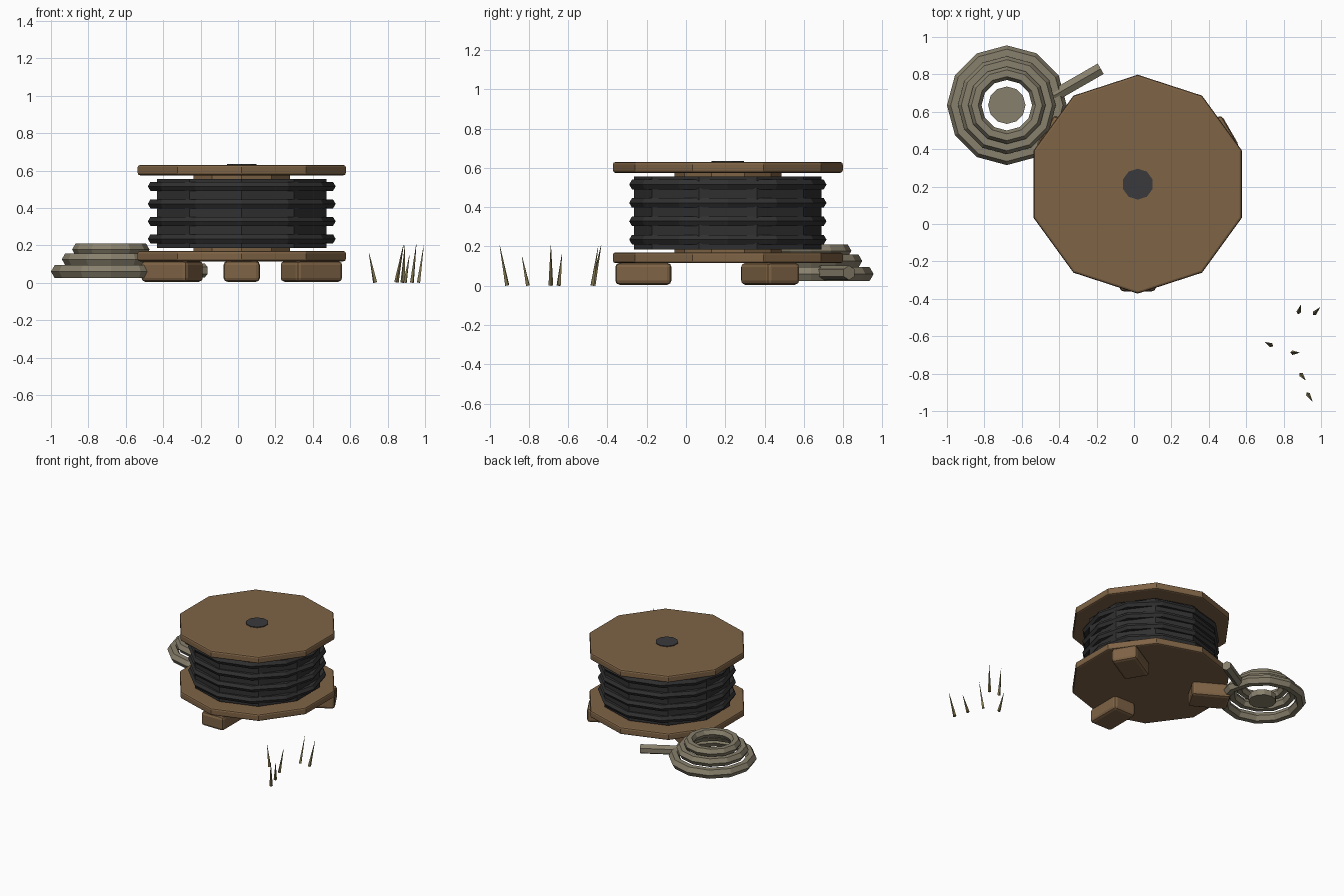
import bpy, bmesh
from math import cos, sin, pi, radians
from mathutils import Vector, Matrix

cube = bpy.data.objects.get("Cube")
if cube:
    bpy.data.objects.remove(cube, do_unlink=True)


def material(name, r, g, b):
    m = bpy.data.materials.new(name)
    m.use_nodes = True
    m.diffuse_color = (r, g, b, 1)
    bsdf = next(n for n in m.node_tree.nodes if n.type == 'BSDF_PRINCIPLED')
    bsdf.inputs["Base Color"].default_value = (r, g, b, 1)
    return m


WOOD = material("brown wood", 0.21, 0.125, 0.06)
CABLE = material("black rubber", 0.03, 0.03, 0.031)
METAL = material("dark metal", 0.042, 0.042, 0.045)
ROPE = material("tan rope", 0.245, 0.215, 0.15)
GRASS = material("dry grass", 0.22, 0.18, 0.08)


def finish(name, bm, mat, bevel=0):
    bmesh.ops.recalc_face_normals(bm, faces=bm.faces[:])
    mesh = bpy.data.meshes.new(name)
    bm.to_mesh(mesh)
    bm.free()
    mesh.materials.append(mat)
    obj = bpy.data.objects.new(name, mesh)
    bpy.context.collection.objects.link(obj)
    if bevel:
        mod = obj.modifiers.new("bevel", 'BEVEL')
        mod.width = bevel
        mod.segments = 2
        mod.limit_method = 'ANGLE'
        mod.angle_limit = radians(60)
    return obj


def rod(name, start, end, r1, r2, sides, mat, bevel=0, turn=0):
    """Cylinder or cone between two points."""
    a, b = Vector(start), Vector(end)
    rot = (b - a).to_track_quat('Z', 'Y') if abs((b - a).x) + abs((b - a).y) > 0 else None
    mat4 = Matrix.Translation((a + b) / 2)
    if rot:
        mat4 = mat4 @ rot.to_matrix().to_4x4()
    mat4 = mat4 @ Matrix.Rotation(turn, 4, 'Z')
    bm = bmesh.new()
    bmesh.ops.create_cone(bm, cap_ends=True, segments=sides, radius1=r1, radius2=r2,
                          depth=(b - a).length, matrix=mat4)
    return finish(name, bm, mat, bevel)


def ring(name, centre, major, minor, mat, sides=12, section=6):
    """Low-poly torus lying flat."""
    bm = bmesh.new()
    rows = []
    for i in range(sides):
        a = 2 * pi * i / sides
        row = []
        for j in range(section):
            t = 2 * pi * j / section
            r = major + minor * cos(t)
            row.append(bm.verts.new((centre[0] + r * cos(a), centre[1] + r * sin(a),
                                     centre[2] + minor * sin(t))))
        rows.append(row)
    for i in range(sides):
        p, q = rows[i], rows[(i + 1) % sides]
        for j in range(section):
            k = (j + 1) % section
            bm.faces.new((p[j], q[j], q[k], p[k]))
    return finish(name, bm, mat)


# Spool: ten-sided flanges, hub, cable drum, end cap
SX, SY = 0.02, 0.213


def drum(name, z0, z1, radius, mat, bevel=0):
    bm = bmesh.new()
    lower, upper = [[bm.verts.new((SX + radius * sin(i * pi / 5), SY + radius * cos(i * pi / 5), z))
                     for i in range(10)] for z in (z0, z1)]
    bm.faces.new(lower)
    bm.faces.new(upper)
    for i in range(10):
        k = (i + 1) % 10
        bm.faces.new((lower[i], lower[k], upper[k], upper[i]))
    return finish(name, bm, mat, bevel)


drum("lower_flange", 0.115, 0.17, 0.585, WOOD, 0.012)
drum("upper_flange", 0.575, 0.63, 0.585, WOOD, 0.012)
drum("hub", 0.165, 0.58, 0.272, WOOD)
drum("cable_drum", 0.185, 0.555, 0.477, CABLE)
drum("axle_cap", 0.6, 0.636, 0.083, METAL)

# Cable windings
for i in range(4):
    ring(f"cable_winding_{i + 1}", (SX, SY, 0.235 + i * 0.0935), 0.474, 0.028, CABLE)

# Three radial wooden feet
for i, angle in enumerate((-90, 30, 150)):
    bm = bmesh.new()
    place = (Matrix.Translation((SX, SY, 0.061)) @ Matrix.Rotation(radians(angle), 4, 'Z')
             @ Matrix.Translation((0.43, 0, 0)) @ Matrix.Diagonal((0.286, 0.195, 0.112, 1)))
    bmesh.ops.create_cube(bm, size=1, matrix=place)
    finish(f"foot_{i + 1}", bm, WOOD, 0.022)

# Rope coil: three stacked loops, core and loose end
CX, CY = -0.68, 0.635
for i, (z, major, minor) in enumerate(((0.06, 0.28, 0.04), (0.126, 0.225, 0.037), (0.178, 0.171, 0.036))):
    ring(f"rope_loop_{i + 1}", (CX, CY, z), major, minor, ROPE)
rod("rope_core", (CX, CY, 0.04), (CX, CY, 0.085), 0.1, 0.1, 12, ROPE)
rod("rope_end", (-0.43, 0.685, 0.066), (-0.178, 0.83, 0.066), 0.037, 0.037, 6, ROPE)

# Grass blades: base x, y, tip x, y, height
blades = ((0.733, -0.648, 0.7, -0.632, 0.16), (0.847, -0.688, 0.885, -0.688, 0.205),
          (0.893, -0.805, 0.917, -0.835, 0.15), (0.93, -0.91, 0.953, -0.948, 0.205),
          (0.88, -0.472, 0.893, -0.432, 0.205), (0.965, -0.477, 0.993, -0.447, 0.2))
for i, (x, y, tx, ty, h) in enumerate(blades):
    rod(f"grass_blade_{i + 1}", (x, y, 0.002), (tx, ty, h), 0.012, 0.001, 4, GRASS)
